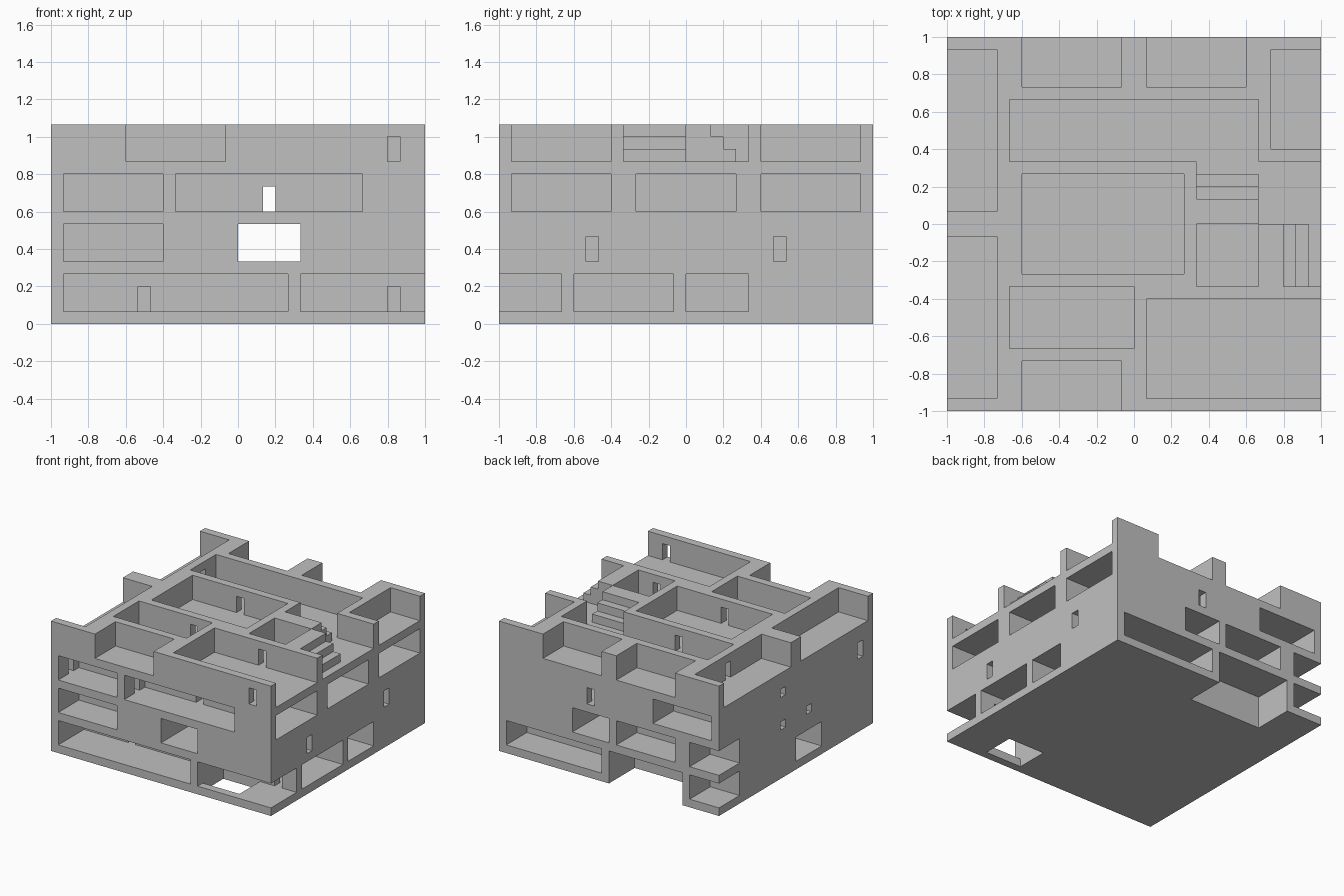
import bpy
import bmesh
from mathutils import Vector

if "Cube" in bpy.data.objects:
    bpy.data.objects.remove(bpy.data.objects["Cube"])

U = 1 / 15                      # one wall thickness
NX, NY, NZ = 30, 30, 16         # building size in wall units

stone = bpy.data.materials.new("plain_grey")
stone.diffuse_color = (0.53, 0.53, 0.53, 1)
stone.use_nodes = True
stone.node_tree.nodes["Principled BSDF"].inputs["Base Color"].default_value = stone.diffuse_color


def box(x0, x1, y0, y1, z0, z1):
    """All unit cells inside a box."""
    return {(x, y, z) for x in range(x0, x1)
            for y in range(y0, y1) for z in range(z0, z1)}


def build(name, cells):
    """Skin a set of unit cells with flat outer faces."""
    bm = bmesh.new()
    verts = {}

    def vert(p):
        if p not in verts:
            verts[p] = bm.verts.new(((p[0] - NX / 2) * U, (p[1] - NY / 2) * U, p[2] * U))
        return verts[p]

    for c in cells:
        for axis in range(3):
            for side in (0, 1):
                n = list(c)
                n[axis] += 2 * side - 1
                if tuple(n) in cells:
                    continue
                a, b = (axis + 1) % 3, (axis + 2) % 3
                quad = []
                for da, db in ((0, 0), (1, 0), (1, 1), (0, 1)):
                    p = list(c)
                    p[axis] += side
                    p[a] += da
                    p[b] += db
                    quad.append(vert(tuple(p)))
                bm.faces.new(quad if side else quad[::-1])
    bmesh.ops.dissolve_limit(bm, angle_limit=0.01, verts=bm.verts[:], edges=bm.edges[:])
    bmesh.ops.triangulate(bm, faces=[f for f in bm.faces if len(f.verts) > 4])
    mesh = bpy.data.meshes.new(name)
    bm.to_mesh(mesh)
    bm.free()
    mesh.materials.append(stone)
    obj = bpy.data.objects.new(name, mesh)
    bpy.context.collection.objects.link(obj)
    return obj


shell = box(0, NX, 0, NY, 0, NZ)


def carve(z0, z1, *plans):
    """Cut plan rectangles (x0, x1, y0, y1) between two heights."""
    for plan in plans:
        shell.difference_update(box(*plan, z0, z1))


# Ground storey: rooms, doors, floor hole and rear notch
carve(1, 4, (1, 19, 0, 5), (20, 30, 0, 5), (26, 30, 6, 14), (25, 30, 15, 20),
      (0, 5, 10, 15), (16, 29, 26, 30), (0, 4, 26, 30),
      (6, 24, 6, 14), (6, 24, 15, 24))
carve(1, 3, (7, 8, 5, 6), (27, 28, 5, 6), (12, 13, 14, 15))
carve(0, 1, (20, 25, 1, 5))
carve(0, 4, (5, 15, 25, 30))

# Second storey: through passage, side rooms, doors, small windows
carve(5, 8, (1, 9, 0, 4), (15, 20, 0, 30), (6, 14, 26, 30), (0, 4, 26, 30),
      (21, 29, 1, 14), (21, 29, 16, 29), (1, 14, 5, 25))
carve(5, 7, (29, 30, 7, 8), (29, 30, 22, 23), (20, 21, 7, 8), (20, 21, 22, 23))
carve(6, 7, (0, 1, 17, 18), (0, 1, 12, 13))

# Third storey: balconies, halls, aligned doors, small window
carve(9, 12, (1, 9, 0, 4), (10, 25, 0, 4), (26, 30, 1, 9), (26, 30, 11, 19),
      (26, 30, 21, 29), (1, 9, 26, 30),
      (1, 9, 5, 25), (10, 25, 5, 19), (10, 25, 20, 29))
carve(9, 11, (0, 1, 2, 3), (9, 10, 2, 3), (17, 18, 4, 5), (17, 18, 19, 20),
      (17, 18, 29, 30))
carve(10, 11, (0, 1, 17, 18))

# Open top storey: roofless rooms, stair landing, doors
carve(13, 16, (0, 4, 16, 29), (0, 4, 1, 14), (6, 14, 26, 30), (16, 24, 26, 30),
      (5, 25, 20, 25), (6, 19, 11, 19), (5, 15, 5, 10), (6, 14, 0, 4),
      (16, 30, 1, 9), (26, 30, 21, 29), (20, 25, 10, 15),
      (25, 30, 15, 20), (20, 25, 17, 20), (27, 30, 10, 15))
carve(13, 15, (27, 28, 0, 1), (4, 5, 22, 23), (12, 13, 19, 20),
      (12, 13, 10, 11), (22, 23, 9, 10))

build("building_shell", shell)

# Short stairs descending from the small top room
build("rear_stairs", box(20, 25, 17, 18, 13, 15) | box(20, 25, 18, 19, 13, 14))
build("side_stairs", box(27, 28, 10, 15, 13, 15) | box(28, 29, 10, 15, 13, 14))
